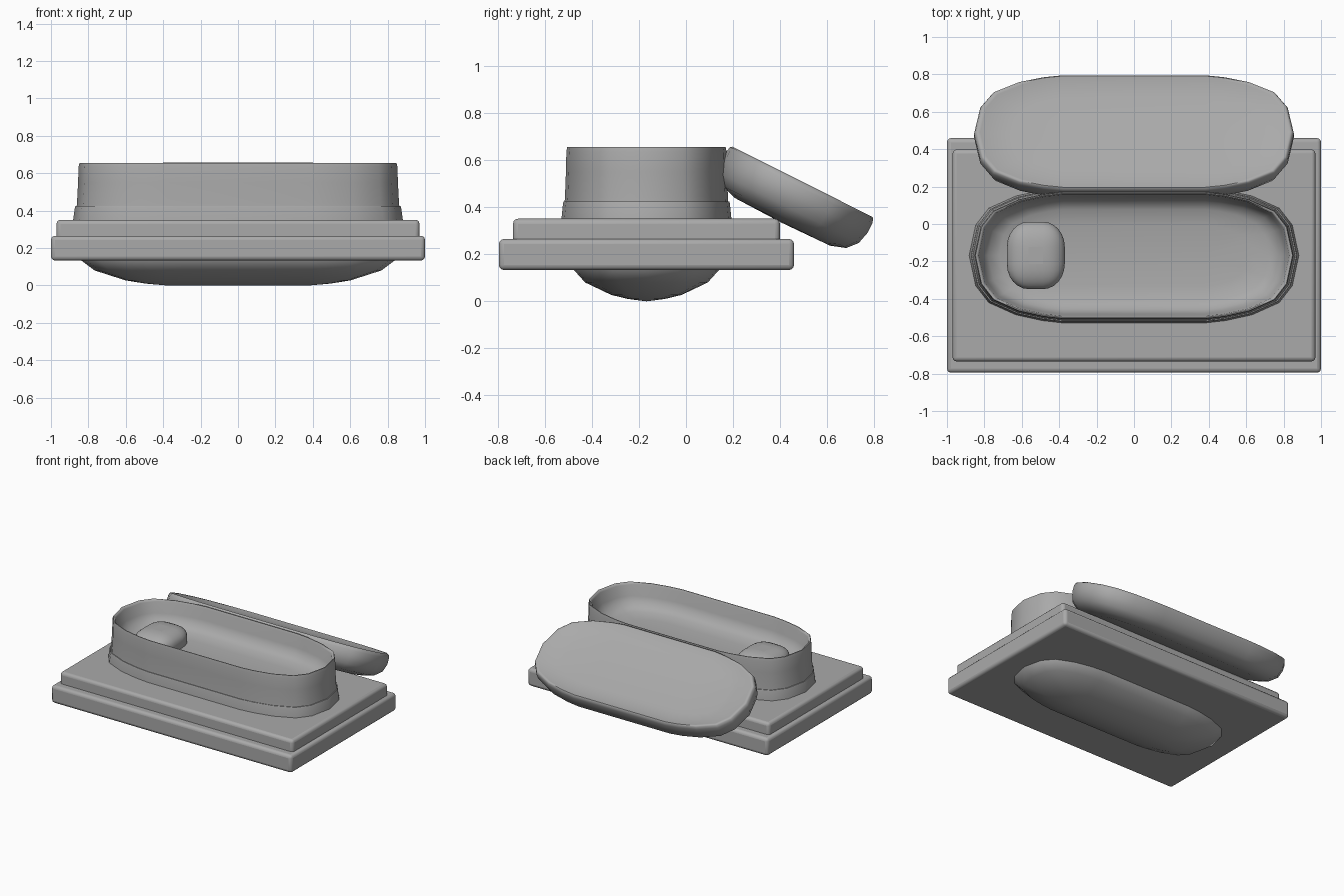
import bpy, bmesh, math

if "Cube" in bpy.data.objects:
    bpy.data.objects.remove(bpy.data.objects["Cube"], do_unlink=True)

# One plain stone colour
stone = bpy.data.materials.new("grey_stone")
stone.use_nodes = True
STONE_RGBA = (0.4, 0.4, 0.4, 1)
stone.diffuse_color = STONE_RGBA
stone.node_tree.nodes["Principled BSDF"].inputs["Base Color"].default_value = STONE_RGBA

CENTRE_Y = -0.168  # long axis of the coffin
CORE = 0.38        # half length of the straight sides
# Quarter outline of the rounded end, as fractions of end length and half width
END = [(1, 0), (0.93, 0.45), (0.79, 0.7), (0.5, 0.88), (0.22, 0.965), (0, 1)]


def finish(obj):
    obj.data.materials.append(stone)
    bpy.ops.object.select_all(action='DESELECT')
    obj.select_set(True)
    bpy.context.view_layer.objects.active = obj
    bpy.ops.object.shade_smooth_by_angle(angle=math.radians(60))
    return obj


def outline(length, width):
    q = [(CORE + length * a, width * b) for a, b in END]
    back = q + [(-x, y) for x, y in reversed(q)]
    front = [(-x, -y) for x, y in q[1:]] + [(x, -y) for x, y in reversed(q[1:])]
    return back + front


def loft(name, length, width, profile, location):
    """Skin of long rounded outlines; profile holds (scale, height) rows."""
    bm = bmesh.new()
    rows = [[bm.verts.new((x, y, z)) for x, y in outline(length * t, width * t)]
            for t, z in profile]
    for low, high in zip(rows, rows[1:]):
        for i in range(len(low)):
            j = (i + 1) % len(low)
            bm.faces.new((low[i], low[j], high[j], high[i]))
    bmesh.ops.remove_doubles(bm, verts=bm.verts[:], dist=0.0001)
    mesh = bpy.data.meshes.new(name)
    bm.to_mesh(mesh)
    bm.free()
    obj = bpy.data.objects.new(name, mesh)
    obj.location = location
    bpy.context.collection.objects.link(obj)
    return finish(obj)


def rounded_box(name, half_size, location, radius, segments):
    bpy.ops.mesh.primitive_cube_add(size=2, location=location)
    obj = bpy.context.object
    obj.name = name
    obj.scale = half_size
    bpy.ops.object.transform_apply(location=False, rotation=False, scale=True)
    bevel = obj.modifiers.new("rounded_edges", 'BEVEL')
    bevel.width = radius
    bevel.segments = segments
    return finish(obj)


# Two stepped plinth slabs
rounded_box("lower_plinth", (1.0, 0.627, 0.066), (0, CENTRE_Y, 0.199), 0.022, 3)
rounded_box("upper_plinth", (0.97, 0.567, 0.066), (0, CENTRE_Y, 0.285), 0.022, 3)

# Rounded underside bulging below the plinth
loft("belly", 0.46, 0.31,
     [(0, 0), (0.25, 0.01), (0.48, 0.027), (0.84, 0.08), (1, 0.135), (1.02, 0.17)],
     (0, CENTRE_Y, 0))

# Collar, wall, thin rim and hollow of the coffin
loft("coffin_body", 0.5, 0.36,
     [(1.01, 0.33), (1.0, 0.36), (0.985, 0.415), (0.978, 0.425), (0.965, 0.425),
      (0.962, 0.44), (0.95, 0.55), (0.945, 0.635), (0.935, 0.655), (0.92, 0.655),
      (0.9, 0.64), (0.87, 0.56), (0.8, 0.505), (0.68, 0.48), (0.45, 0.467), (0, 0.462)],
     (0, CENTRE_Y, 0))

# Head rest swelling out of the floor of the hollow
rest = rounded_box("head_rest", (1, 1, 1), (-0.525, CENTRE_Y, 0.485), 0.75, 6)
rest.scale = (0.155, 0.18, 0.1)

# Lid leaning on the back of the coffin, its dished face up
lid = loft("lid", 0.475, 0.345,
           [(0, -0.195), (0.66, -0.19), (0.85, -0.168), (0.96, -0.125), (1, -0.07),
            (1, -0.025), (0.985, -0.006), (0.965, 0), (0.93, -0.005), (0.8, -0.022),
            (0.6, -0.032), (0, -0.035)],
           (0, 0.494, 0.508))
lid.rotation_euler = (math.radians(-26.6), 0, 0)
